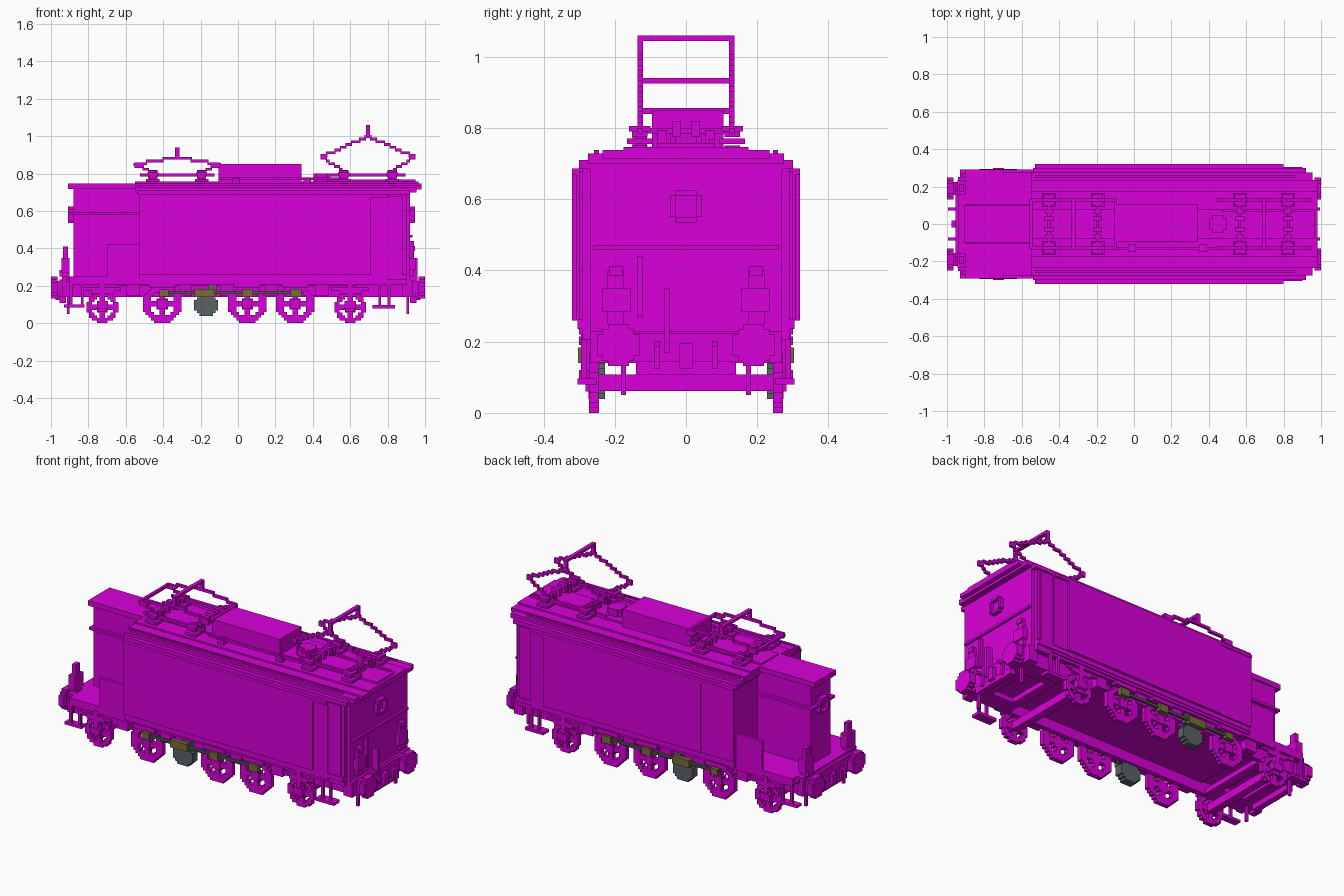
import bpy, bmesh, math

cube = bpy.data.objects.get("Cube")
if cube:
    bpy.data.objects.remove(cube, do_unlink=True)

V = 0.0147  # edge of one building block


def material(name, rgb):
    m = bpy.data.materials.new(name)
    m.use_nodes = True
    m.diffuse_color = (*rgb, 1)
    m.node_tree.nodes["Principled BSDF"].inputs["Base Color"].default_value = (*rgb, 1)
    return m


MAGENTA = material("magenta", (0.70, 0.0, 0.70))
OLIVE = material("olive bearing", (0.19, 0.15, 0.04))
GREEN = material("green grey rod", (0.06, 0.11, 0.07))
GREY = material("slate grey", (0.10, 0.125, 0.14))


def part(name, boxes, mat=MAGENTA, mirror=False):
    """One object from boxes (x0, x1, y0, y1, z0, z1), optionally repeated at -y."""
    bm = bmesh.new()
    if mirror:
        boxes = boxes + [(a, b, -d, -c, e, f) for a, b, c, d, e, f in boxes]
    for x0, x1, y0, y1, z0, z1 in boxes:
        for v in bmesh.ops.create_cube(bm, size=1)["verts"]:
            v.co = ((x0 + x1) / 2 + v.co.x * (x1 - x0),
                    (y0 + y1) / 2 + v.co.y * (y1 - y0),
                    (z0 + z1) / 2 + v.co.z * (z1 - z0))
    me = bpy.data.meshes.new(name)
    bm.to_mesh(me)
    bm.free()
    me.materials.append(mat)
    bpy.context.collection.objects.link(bpy.data.objects.new(name, me))


def disc(u, w, r):
    """Stepped disc as vertical strips (u0, u1, w0, w1)."""
    n = round(2 * r / V)
    s = 2 * r / n
    out = []
    for i in range(n):
        a = -r + i * s
        h = max(s, round(math.sqrt(max(0, r * r - (a + s / 2) ** 2)) / s) * s)
        out.append((u + a, u + a + s, w - h, w + h))
    return out


def stairs(pts, y0, y1):
    """Stepped bar through (x, z) points."""
    out = []
    for (xa, za), (xb, zb) in zip(pts, pts[1:]):
        n = max(1, round(abs(xb - xa) / V))
        for i in range(n):
            x0, x1 = xa + (xb - xa) * i / n, xa + (xb - xa) * (i + 1) / n
            z = round((za + (zb - za) * (i + 0.5) / n) / V) * V
            out.append((min(x0, x1) - 0.003, max(x0, x1) + 0.003, y0, y1, z - V / 2, z + V / 2))
    return out


# Main body, side panels and door strips
part("main_body", [(-0.53, 0.80, -0.30, 0.30, 0.22, 0.69),
                   (0.80, 0.90, -0.29, 0.29, 0.22, 0.70),
                   (0.88, 0.92, -0.27, 0.27, 0.14, 0.72)])
part("side_panels", [(-0.53, -0.32, 0.29, 0.315, 0.26, 0.67),
                     (-0.32, 0.71, 0.29, 0.32, 0.26, 0.685),
                     (0.80, 0.88, 0.28, 0.30, 0.26, 0.68),
                     (0.71, 0.80, 0.29, 0.308, 0.26, 0.67)], mirror=True)

# Stepped arched roof
layers = [(-0.53, 0.80, 0.32, 0.67, 0.687), (-0.54, 0.92, 0.30, 0.685, 0.71),
          (-0.55, 0.955, 0.275, 0.70, 0.728), (-0.55, 0.98, 0.235, 0.715, 0.738),
          (-0.55, 0.98, 0.175, 0.72, 0.747), (-0.55, 0.965, 0.08, 0.74, 0.758)]
part("main_roof", [(a, b, -w, w, z0, z1) for a, b, w, z0, z1 in layers])
part("roof_ribs", [(-0.53, 0.86, 0.245, 0.258, 0.72, 0.738)], mirror=True)

# Narrow hood with its roof and rail, side skirts and the open deck
part("hood", [(-0.88, -0.53, -0.09, 0.09, 0.24, 0.72)])
part("hood_roof", [(-0.91, -0.53, -0.10, 0.10, 0.718, 0.748)])
part("hood_rails", [(-0.90, -0.53, 0.09, 0.105, 0.58, 0.595)], mirror=True)
part("hood_end_rail", [(-0.90, -0.88, -0.105, 0.105, 0.58, 0.595)])
part("side_skirts", [(-0.70, -0.53, 0.275, 0.292, 0.24, 0.42)], mirror=True)
part("end_deck", [(-0.90, -0.53, -0.29, 0.29, 0.21, 0.25),
                  (-0.94, -0.90, -0.25, 0.25, 0.14, 0.25),
                  (-0.955, -0.94, -0.22, 0.22, 0.14, 0.235)])

# Underframe: floor, inner plates behind the wheels, outer sill, open end frames
part("floor", [(-0.64, 0.64, -0.27, 0.27, 0.20, 0.23), (-0.92, 0.92, -0.27, 0.27, 0.22, 0.24)])
part("inner_frames", [(-0.92, 0.92, 0.215, 0.24, 0.14, 0.23)], mirror=True)
part("outer_sills", [(-0.90, 0.90, 0.27, 0.292, 0.205, 0.25),
                     (-0.53, 0.90, 0.28, 0.305, 0.235, 0.262)], mirror=True)
part("end_beam", [(0.90, 0.935, -0.27, 0.27, 0.14, 0.23),
                  (0.93, 0.95, -0.22, 0.22, 0.14, 0.225)])
for name, s in (("hood_end_frame", -1), ("cab_end_frame", 1)):
    bars = [(0.66, 0.71, -0.22, 0.22), (0.85, 0.91, -0.22, 0.22),
            (0.70, 0.86, -0.22, -0.13), (0.70, 0.86, 0.13, 0.22)]
    part(name, [(min(s * a, s * b), max(s * a, s * b), c, d, 0.14, 0.17) for a, b, c, d in bars])
part("steps", [(0.72, 0.84, 0.25, 0.305, 0.08, 0.097), (0.75, 0.765, 0.28, 0.295, 0.09, 0.21),
               (0.80, 0.815, 0.28, 0.295, 0.09, 0.21), (-0.93, -0.82, 0.25, 0.292, 0.085, 0.10),
               (-0.90, -0.885, 0.277, 0.292, 0.09, 0.21),
               (-0.84, -0.825, 0.277, 0.292, 0.09, 0.21)], mirror=True)

# Running and driving wheels: stepped discs with four openings and a raised hub
for name, xs, r in (("running_wheels", (-0.725, 0.60), 0.085),
                    ("driving_wheels", (-0.405, 0.05, 0.305), 0.103)):
    cells = []
    n = round(2 * r / V)
    s = 2 * r / n
    for x in xs:
        cells += [(x - 0.025, x + 0.025, 0.27, 0.282, r - 0.025, r + 0.025)]
        for i in range(n):
            for k in range(n):
                a, b = -r + (i + 0.5) * s, -r + (k + 0.5) * s
                d = math.hypot(a, b)
                opening = 0.40 * r < d < 0.66 * r and min(abs(a), abs(b)) > s * 1.1
                if d < r and not opening:
                    cells.append((x + a - s / 2, x + a + s / 2, 0.245, 0.272,
                                  r + b - s / 2, r + b + s / 2))
    part(name, cells, mirror=True)
part("axles", [(x - 0.022, x + 0.022, -0.25, 0.25, 0.062, 0.108) for x in (-0.725, 0.60)])

# Axle boxes and springs outside the wheels
boxes = []
for x in (-0.725, 0.60):
    boxes += [(x - 0.03, x + 0.03, 0.27, 0.30, 0.08, 0.12), (x - 0.015, x + 0.015, 0.27, 0.295, 0.12, 0.22),
              (x - 0.10, x + 0.10, 0.28, 0.295, 0.175, 0.19), (x - 0.06, x + 0.06, 0.28, 0.295, 0.16, 0.175)]
for x in (-0.405, 0.05, 0.305):
    boxes += [(x - 0.07, x + 0.07, 0.27, 0.30, 0.19, 0.215)]
for x in (-0.56, -0.28, -0.06, 0.18, 0.45):
    boxes += [(x - 0.035, x + 0.035, 0.24, 0.278, 0.145, 0.21)]
part("axle_boxes", boxes, mirror=True)

# Coupling rods, bearings and jackshaft cranks
part("coupling_rods", [(-0.42, 0.33, 0.28, 0.293, 0.157, 0.171)], GREEN, True)
part("rod_bearings", [(x - w, x + w, 0.276, 0.303, 0.162 - h, 0.162 + h) for x, w, h in
                      ((-0.395, 0.024, 0.018), (-0.177, 0.055, 0.022), (0.05, 0.029, 0.022),
                       (0.31, 0.029, 0.022))], OLIVE, True)
part("jackshaft_cranks", [(a, b, 0.228, 0.274, c, d) for a, b, c, d in disc(-0.17, 0.096, 0.064)]
     + [(-0.16, -0.115, 0.25, 0.28, 0.15, 0.205)], GREY, True)

# Buffers, couplers and hoses on both ends
for label, s in (("hood_end", -1), ("cab_end", 1)):
    def xr(a, b):
        return (a, b) if s > 0 else (-b, -a)
    part(label + "_buffers", [(*xr(0.965, 1.0), a, b, c, d) for a, b, c, d in disc(0.19, 0.19, 0.059)]
         + [(*xr(0.92, 0.97), 0.155, 0.225, 0.155, 0.225)], mirror=True)
    part(label + "_coupler", [(*xr(0.93, 0.975), -0.018, 0.018, 0.125, 0.195),
                              (*xr(0.92, 0.955), -0.14, 0.14, 0.108, 0.145)])
    part(label + "_hoses", [(*xr(0.95, 0.965), 0.073, 0.088, 0.125, 0.20),
                            (*xr(0.95, 0.995), 0.073, 0.088, 0.185, 0.20),
                            (*xr(0.90, 0.915), 0.168, 0.182, 0.05, 0.14)], mirror=True)

# Lamps, rails and round lights on the ends
part("cab_lamps", [(0.915, 0.948, 0.155, 0.235, 0.285, 0.35), (0.915, 0.938, 0.175, 0.22, 0.25, 0.40),
                   (0.915, 0.945, 0.178, 0.215, 0.385, 0.412)], mirror=True)
part("hood_lamps", [(-0.945, -0.90, 0.155, 0.235, 0.27, 0.35), (-0.935, -0.91, 0.175, 0.215, 0.25, 0.41),
                    (-0.955, -0.90, 0.17, 0.22, 0.25, 0.285)], mirror=True)
frame = [(-0.03, 0.03, 0.61, 0.625), (-0.03, 0.03, 0.535, 0.55),
         (-0.045, -0.03, 0.55, 0.61), (0.03, 0.045, 0.55, 0.61)]
part("cab_end_light", [(0.915, 0.945, *f) for f in frame] + [(0.915, 0.925, -0.03, 0.03, 0.55, 0.61)])
part("hood_end_light", [(-0.91, -0.875, *f) for f in frame] + [(-0.89, -0.875, -0.03, 0.03, 0.55, 0.61)])
part("cab_end_rails", [(0.915, 0.933, -0.26, 0.26, 0.458, 0.472),
                       (0.915, 0.94, -0.137, -0.122, 0.27, 0.44),
                       (0.915, 0.96, -0.062, -0.047, 0.17, 0.35)])

# Roof equipment
part("roof_housing", [(-0.105, 0.34, -0.095, 0.105, 0.74, 0.85)])
part("roof_cable_posts", [(x - 0.02, x + 0.02, -0.15, -0.11, 0.74, 0.775) for x in (-0.01, 0.37)]
     + [(-0.10, 0.56, -0.137, -0.122, 0.765, 0.78)])
part("roof_whistle", [(a, b, c, d, 0.74, 0.80) for a, b, c, d in disc(0.45, 0, 0.045)]
     + [(0.47, 0.95, 0.065, 0.08, 0.75, 0.768)])

# Pantographs: stepped arms, cross bars, base and insulators
for name, x, half, knee, apex, top in (("lowered_pantograph", -0.325, 0.225, 0.848, 0.888, 0.94),
                                       ("raised_pantograph", 0.695, 0.25, 0.888, 1.0, 1.06)):
    arms = stairs([(x - 0.11, 0.80), (x - half, knee), (x, apex), (x + half, knee), (x + 0.11, 0.80)],
                  0.121, 0.136)
    arms += [(x - 0.011, x + 0.011, 0.121, 0.136, apex - 0.01, top)]
    part(name + "_arms", arms, mirror=True)
    bars = [(x - 0.011, x + 0.011, -0.13, 0.13, top - 0.015, top)]
    if knee < 0.86:
        bars += [(x + s * half - 0.008, x + s * half + 0.008, -0.13, 0.13, knee - 0.008, knee + 0.008)
                 for s in (-1, 1)]
    bars += [(x + s - 0.008, x + s + 0.008, -0.15, 0.15, 0.785, 0.80) for s in (-0.13, 0.13)]
    part(name + "_bars", bars)
    base = [(x - 0.20, x + 0.20, 0.122, 0.137, 0.785, 0.80)]
    for s in (-0.13, 0.13):
        for z, w in ((0.735, 0.022), (0.755, 0.036), (0.775, 0.022), (0.79, 0.03)):
            base.append((x + s - w, x + s + w, 0.13 - w, 0.13 + w, z, z + 0.016))
        base.append((x + s - 0.025, x + s + 0.025, 0.015, 0.04, 0.775, 0.82))
        base.append((x + s - 0.02, x + s + 0.02, 0.055, 0.08, 0.74, 0.795))
    part(name + "_base", base, mirror=True)
